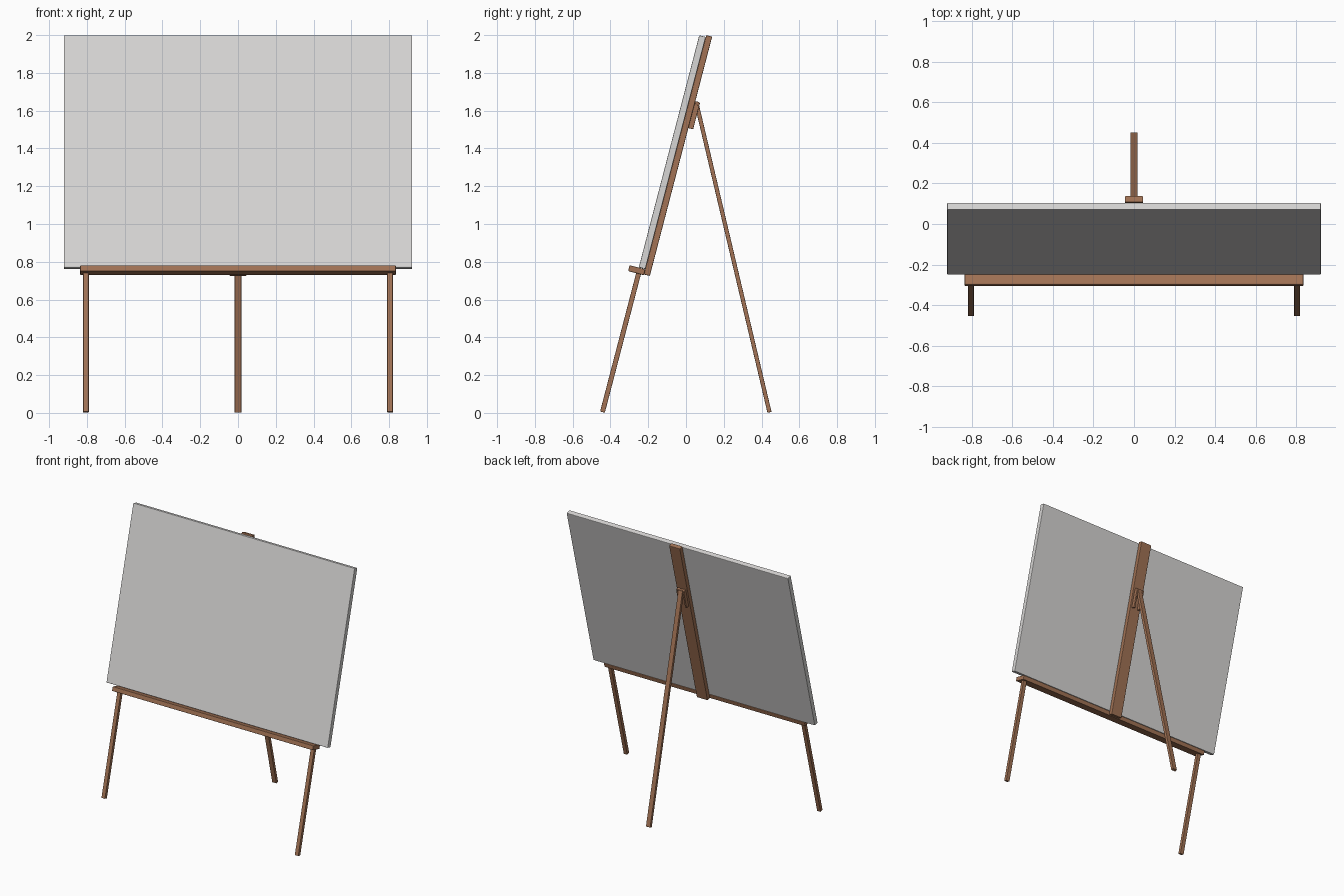
import bpy, bmesh, math
from mathutils import Vector, Matrix

if "Cube" in bpy.data.objects:
    bpy.data.objects.remove(bpy.data.objects["Cube"])


def material(name, rgb):
    m = bpy.data.materials.new(name)
    m.diffuse_color = (*rgb, 1)
    m.use_nodes = True
    m.node_tree.nodes["Principled BSDF"].inputs["Base Color"].default_value = m.diffuse_color
    return m


wood = material("brown wood", (0.36, 0.17, 0.09))
canvas = material("light grey canvas", (0.68, 0.67, 0.66))

TILT = math.radians(14.6)
# Leaning frame: local y = backwards through the board, local z = up the board
LEAN = Matrix.Translation((0, 0.105, 1.99)) @ Matrix.Rotation(-TILT, 4, 'X')


def box(name, x, y, z, mat, frame=LEAN, bevel=0.004):
    """Bevelled box given (min, max) ranges in a local frame."""
    bm = bmesh.new()
    bmesh.ops.create_cube(bm, size=1)
    for v in bm.verts:
        v.co = Vector([(r[0] + r[1]) / 2 + c * (r[1] - r[0])
                       for c, r in zip(v.co, (x, y, z))])
    bmesh.ops.bevel(bm, geom=bm.edges[:], offset=bevel, segments=2,
                    profile=0.5, affect='EDGES')
    me = bpy.data.meshes.new(name)
    bm.to_mesh(me)
    bm.free()
    me.transform(frame)
    me.materials.append(mat)
    ob = bpy.data.objects.new(name, me)
    bpy.context.collection.objects.link(ob)
    return ob


# Board, back post and tray
box("canvas_board", (-0.922, 0.922), (-0.036, 0), (-1.27, 0), canvas)
box("back_post", (-0.045, 0.045), (0, 0.032), (-1.299, 0.01), wood)
box("tray", (-0.836, 0.836), (-0.086, 0), (-1.303, -1.271), wood)

# Front legs
for side, x in (("left", -0.805), ("right", 0.805)):
    box("front_leg_" + side, (x - 0.015, x + 0.015), (-0.042, -0.016),
        (-2.06, -1.29), wood, bevel=0.003)

# Rear leg, leaning the other way
foot, top = Vector((0, 0.442, 0.003)), Vector((0, 0.054, 1.645))
d = top - foot
REAR = Matrix.Translation(foot) @ Matrix.Rotation(math.atan2(-d.y, d.z), 4, 'X')
REAR = Matrix.Translation(foot) @ Vector((0, 0, 1)).rotation_difference(d).to_matrix().to_4x4()
box("rear_leg", (-0.018, 0.018), (-0.011, 0.011), (0, d.length), wood, REAR, 0.003)

# Hinge bracket: two cheeks holding the leg, joined by a pin
for side, s in (("left", -1), ("right", 1)):
    xs = sorted((s * 0.019, s * 0.032))
    box("hinge_cheek_" + side, xs, (0.03, 0.058), (-0.49, -0.345), wood, bevel=0.003)
box("hinge_pin", (-0.034, 0.034), (0.036, 0.054), (-0.362, -0.342), wood, bevel=0.005)
